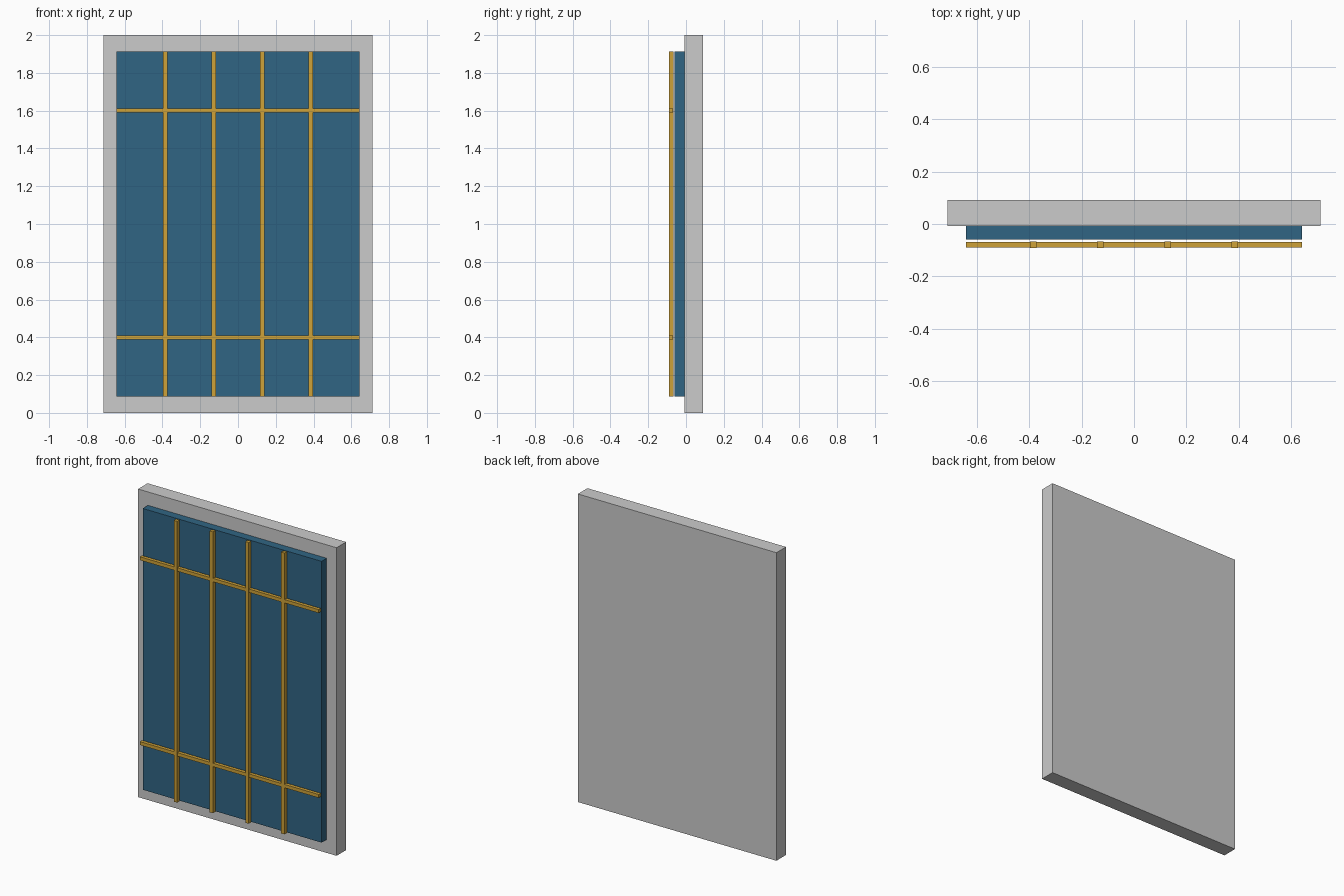
import bpy

if "Cube" in bpy.data.objects:
    bpy.data.objects.remove(bpy.data.objects["Cube"])


def material(name, color):
    m = bpy.data.materials.new(name)
    m.diffuse_color = color
    m.use_nodes = True
    m.node_tree.nodes["Principled BSDF"].inputs["Base Color"].default_value = m.diffuse_color
    return m


def box(name, x, y, z, mat=None):
    """Box from (min, max) ranges on each axis."""
    ranges = (x, y, z)
    bpy.ops.mesh.primitive_cube_add(size=1, location=[(a + b) / 2 for a, b in ranges])
    ob = bpy.context.object
    ob.name = name
    ob.scale = [b - a for a, b in ranges]
    bpy.ops.object.transform_apply(location=False, rotation=False, scale=True)
    if mat:
        ob.data.materials.append(mat)
    return ob


blue = material("blue_panel", (0.03, 0.13, 0.23, 1))
gold = material("gold_bars", (0.62, 0.36, 0.04, 1))

PANEL_X = 0.642
PANEL_Z = (0.087, 1.913)
BAR_Y = -0.079

# Backing slab and raised panel
box("backing_slab", (-0.713, 0.713), (-0.007, 0.091), (0, 2))
box("raised_panel", (-PANEL_X, PANEL_X), (-0.06, -0.007), PANEL_Z, blue)

# Four evenly spaced vertical bars
r = 0.012
for i in range(1, 5):
    x = -PANEL_X + i * 2 * PANEL_X / 5
    box(f"vertical_bar_{i}", (x - r, x + r), (BAR_Y - r, BAR_Y + r), PANEL_Z, gold)

# Two horizontal cross bars
r = 0.011
for i, z in enumerate((0.4, 1.6), 1):
    box(f"cross_bar_{i}", (-PANEL_X, PANEL_X), (BAR_Y - r, BAR_Y + r), (z - r, z + r), gold)
